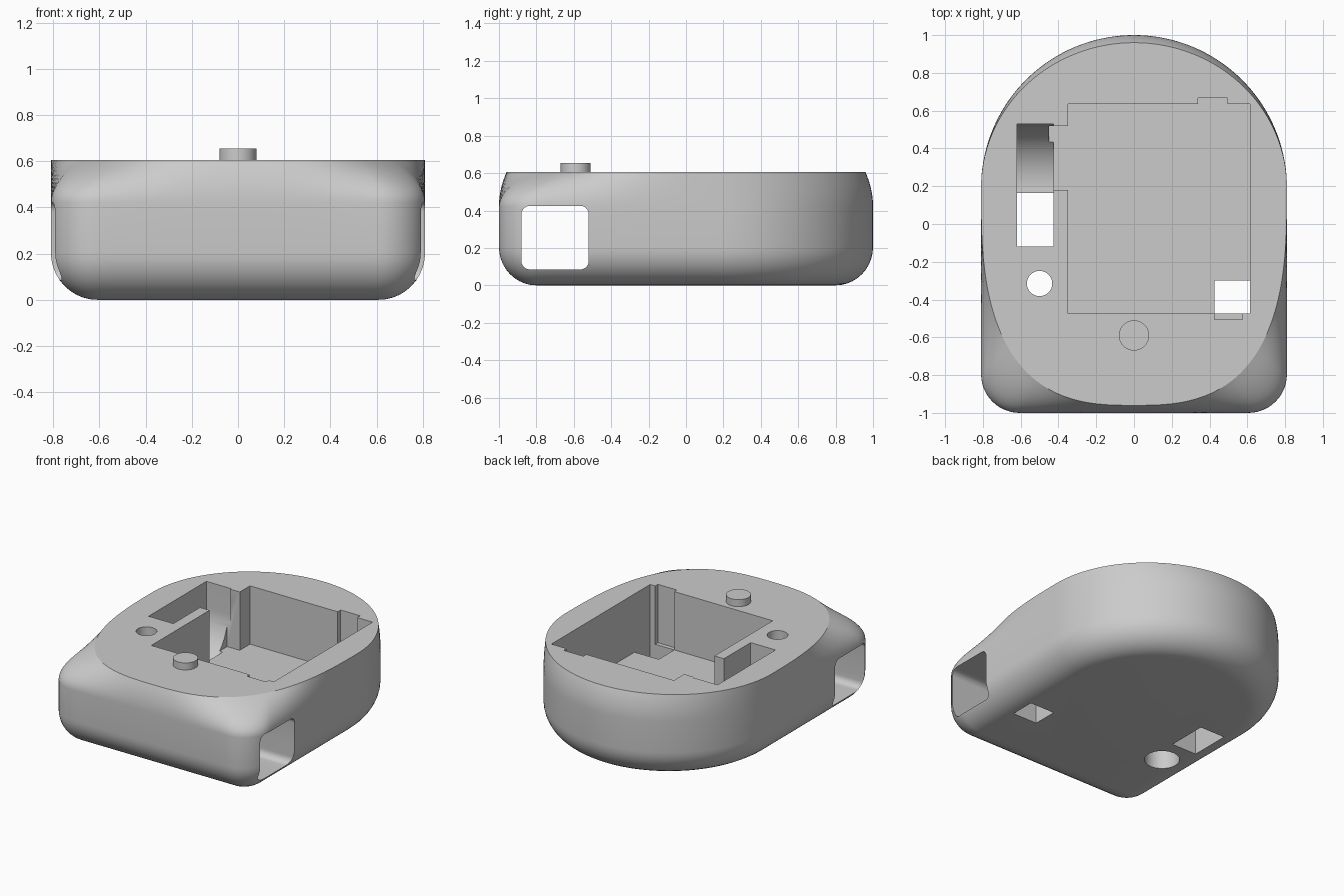
import bpy, bmesh, math
from mathutils import Vector

cube = bpy.data.objects.get("Cube")
if cube:
    bpy.data.objects.remove(cube, do_unlink=True)

W, TOP, FILLET, MID = 0.81, 0.605, 0.205, 0.19

grey = bpy.data.materials.new("light grey")
grey.use_nodes = True
grey.diffuse_color = (0.6, 0.6, 0.6, 1)
grey.node_tree.nodes["Principled BSDF"].inputs["Base Color"].default_value = (0.6, 0.6, 0.6, 1)


def make_object(name, bm):
    bmesh.ops.recalc_face_normals(bm, faces=bm.faces)
    mesh = bpy.data.meshes.new(name)
    bm.to_mesh(mesh)
    bm.free()
    mesh.materials.append(grey)
    obj = bpy.data.objects.new(name, mesh)
    bpy.context.collection.objects.link(obj)
    return obj


def box(name, x0, x1, y0, y1, z0, z1, bevel=0):
    bm = bmesh.new()
    bmesh.ops.create_cube(bm, size=1)
    for v in bm.verts:
        v.co = ((x0 + x1) / 2 + v.co.x * (x1 - x0),
                (y0 + y1) / 2 + v.co.y * (y1 - y0),
                (z0 + z1) / 2 + v.co.z * (z1 - z0))
    if bevel:
        along_x = [e for e in bm.edges if abs(e.verts[0].co.x - e.verts[1].co.x) > 0.1]
        bmesh.ops.bevel(bm, geom=along_x, offset=bevel, segments=6, affect='EDGES', profile=0.5)
    return make_object(name, bm)


def cylinder(name, centre, radius, depth, axis='Z', sides=64):
    bm = bmesh.new()
    bmesh.ops.create_cone(bm, cap_ends=True, segments=sides, radius1=radius, radius2=radius, depth=depth)
    obj = make_object(name, bm)
    if axis == 'X':
        obj.rotation_euler.y = math.pi / 2
    obj.location = centre
    return obj


# Outline as anchor points with outward directions: half of it, then mirrored
half = []
for i in range(12):
    half.append((Vector((0.605 * i / 12, FILLET - 1)), Vector((0, -1))))
for i in range(13):
    a = math.radians(-90 + 90 * i / 12)
    half.append((Vector((W - FILLET, FILLET - 1)), Vector((math.cos(a), math.sin(a)))))
for i in range(1, 16):
    y = FILLET - 1 + (MID + 1 - FILLET) * i / 16
    half.append((Vector((W - FILLET, y)), Vector((1, 0))))
for i in range(37):
    a = math.radians(90 * i / 36)
    d = Vector((math.cos(a), math.sin(a)))
    half.append((Vector((0, MID)) + d * (W - FILLET), d))
flip = lambda v: Vector((-v.x, v.y))
outline = half + [(flip(p), flip(d)) for p, d in reversed(half[1:-1])]


def top_point(p):
    # Pull an outline point in to the softer oval of the top face
    dx, dy = p.x, p.y - MID
    n, b = (2.8, 1.15) if dy < 0 else (2, 0.77)
    t = (abs(dx / W) ** n + abs(dy / b) ** n) ** (-1 / n)
    return Vector((dx * t, MID + dy * t))


# Body shell: rounded base, upright wall, sloping shoulder
bm = bmesh.new()
rings = []
for i in range(11):
    a = math.radians(90 * i / 10)
    out = FILLET * (0.02 + 0.98 * math.sin(a))
    rings.append([bm.verts.new((*(p + d * out), FILLET * (1 - math.cos(a)))) for p, d in outline])
start = 0.42
for i in range(11):
    s = i / 10
    ring = []
    for p, d in outline:
        edge = p + d * FILLET
        ring.append(bm.verts.new((*edge.lerp(top_point(edge), s * s), start + (TOP - start) * s)))
    rings.append(ring)
count = len(outline)
for low, high in zip(rings, rings[1:]):
    for i in range(count):
        j = (i + 1) % count
        bm.faces.new((low[i], low[j], high[j], high[i]))
bm.faces.new(rings[0][::-1])
bm.faces.new(rings[-1])
body = make_object("body", bm)

# Recesses and openings
FLOOR, ABOVE = 0.19, 0.8
cutters = [
    box("main_cavity", -0.35, 0.615, -0.475, 0.635, FLOOR, ABOVE),
    box("back_notch", 0.34, 0.495, 0.6, 0.668, FLOOR, ABOVE),
    box("front_notch", 0.425, 0.575, -0.505, -0.45, FLOOR, ABOVE),
    box("floor_opening", 0.425, 0.615, -0.475, -0.3, -0.1, 0.3),
    box("wheel_slot", -0.62, -0.425, -0.12, 0.53, 0.42, ABOVE),
    cylinder("wheel_recess", (-0.5225, 0.205, 0.42), 0.325, 0.195, 'X', 96),
    box("wheel_opening", -0.62, -0.425, -0.12, 0.165, -0.1, 0.5),
    box("wheel_channel", -0.45, -0.3, 0.18, 0.52, FLOOR, ABOVE),
    cylinder("small_hole", (-0.5, -0.315, 0.4), 0.067, 1.2),
    cylinder("wide_hole", (-0.5, -0.315, 0.1), 0.113, 0.6),
    box("side_tunnel", -1, 1, -0.88, -0.52, 0.085, 0.425, 0.045),
]
bpy.context.view_layer.objects.active = body
for cutter in cutters:
    cutter.hide_render = True
    mod = body.modifiers.new(cutter.name, 'BOOLEAN')
    mod.operation = 'DIFFERENCE'
    mod.solver = 'EXACT'
    mod.object = cutter
    bpy.ops.object.modifier_apply(modifier=mod.name)
    bpy.data.objects.remove(cutter, do_unlink=True)

# Round button on the top face
button = cylinder("button", (0, -0.59, 0.6275), 0.08, 0.055)

bpy.ops.object.select_all(action='DESELECT')
for obj in (body, button):
    obj.select_set(True)
bpy.context.view_layer.objects.active = body
bpy.ops.object.shade_smooth_by_angle(angle=math.radians(22))
